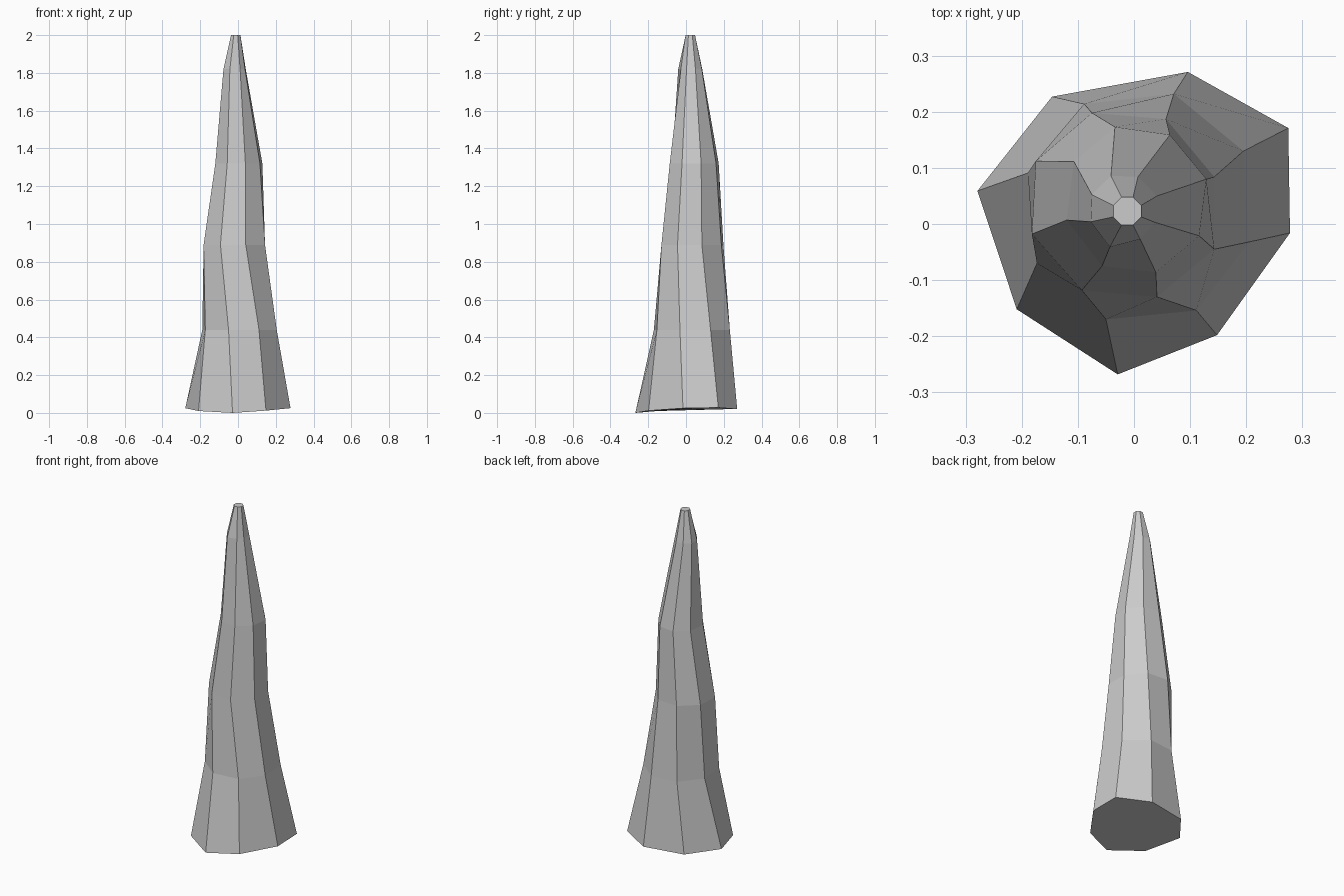
import bpy, bmesh, math

# Each ridge runs down the spike: (x, y) at every level below the tip
LEVELS = [1.82, 1.32, 0.89, 0.44]
RIDGES = [
    [(.007, .084), (.064, .159), (.057, .187), (.071, .232), (.096, .271)],
    [(.041, .050), (.129, .080), (.143, .084), (.195, .130), (.275, .171)],
    [(.037, .003), (.116, -.021), (.143, -.045), (.205, -.032), (.278, -.016)],
    [(.011, -.027), (.039, -.086), (.041, -.130), (.111, -.154), (.148, -.198)],
    [(-.043, -.041), (-.057, -.075), (-.093, -.118), (-.050, -.170), (-.029, -.268)],
    [(-.077, .004), (-.120, .007), (-.182, -.018), (-.173, -.070), (-.209, -.152)],
    [(-.075, .052), (-.107, .111), (-.175, .112), (-.189, .091), (-.279, .059)],
    [(-.041, .086), (-.034, .173), (-.075, .198), (-.089, .214), (-.146, .227)],
]
FOOT_Z = [.02, .028, .025, .012, 0, .01, .025, .02]   # uneven foot
N = len(RIDGES)

bm = bmesh.new()
columns = []
for i, ridge in enumerate(RIDGES):
    # Small regular octagon at the tip, then down the ridge
    a = math.radians(67.5 - 45 * i)
    tip = (-.012 + .027 * math.cos(a), .023 + .027 * math.sin(a), 2)
    points = [tip] + [(x, y, z) for (x, y), z in zip(ridge, LEVELS + [FOOT_Z[i]])]
    columns.append([bm.verts.new(p) for p in points])

# Side facets between neighbouring ridges
for i in range(N):
    a, b = columns[i], columns[(i + 1) % N]
    for k in range(len(a) - 1):
        bm.faces.new((a[k], b[k], b[k + 1], a[k + 1]))

# Tip and foot caps
bm.faces.new([c[0] for c in columns])
bm.faces.new([c[-1] for c in columns])
bmesh.ops.recalc_face_normals(bm, faces=bm.faces)

mesh = bpy.data.meshes.new("rock_spike")
bm.to_mesh(mesh)
bm.free()
bpy.context.collection.objects.link(bpy.data.objects.new("rock_spike", mesh))
